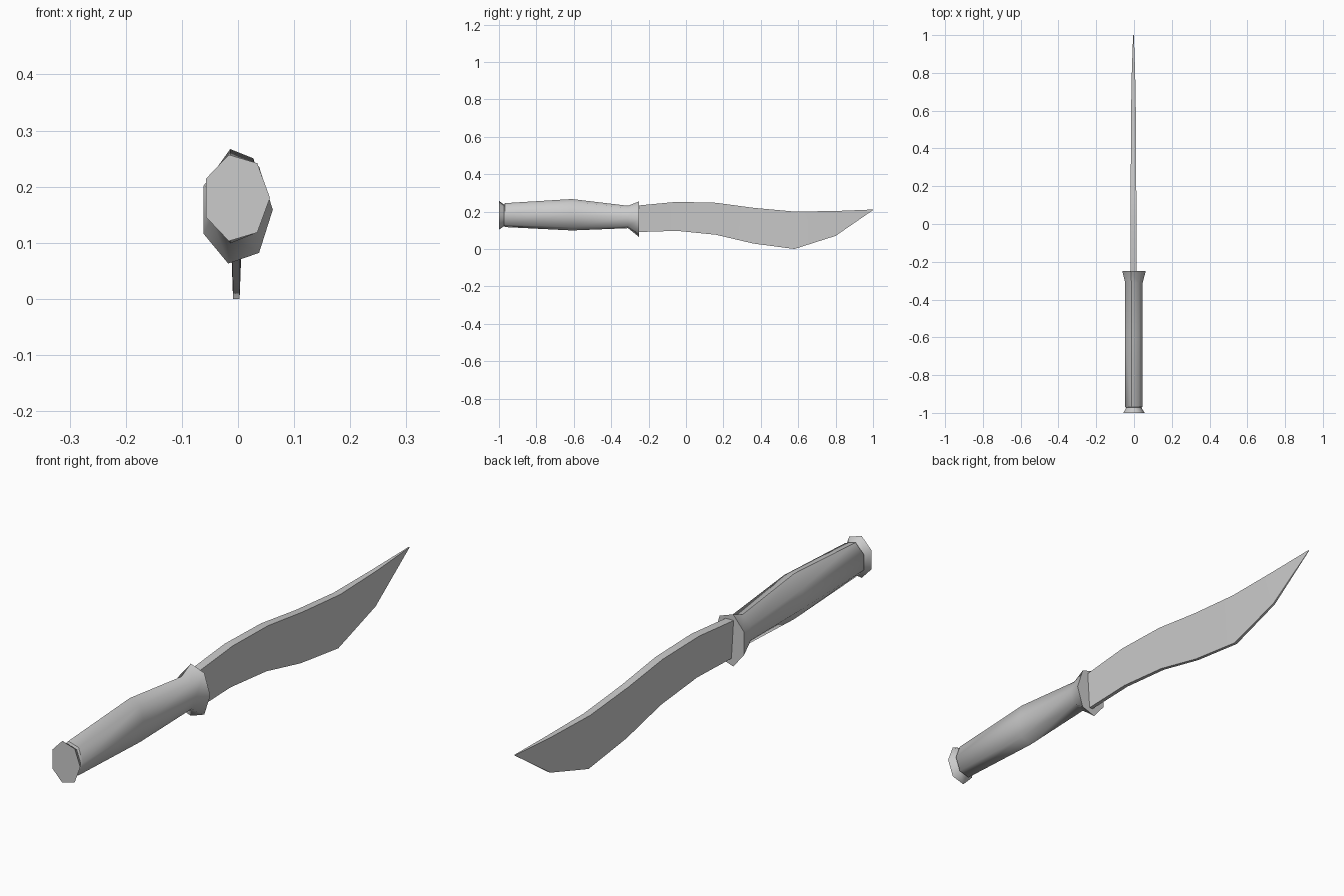
import bpy, bmesh, math

if "Cube" in bpy.data.objects:
    bpy.data.objects.remove(bpy.data.objects["Cube"])

CX = -0.003


def loft(name, rings):
    """Skin a closed solid through rings of equal point count."""
    bm = bmesh.new()
    rows = [[bm.verts.new(p) for p in ring] for ring in rings]
    n = len(rows[0])
    for a, b in zip(rows, rows[1:]):
        for i in range(n):
            j = (i + 1) % n
            bm.faces.new((a[i], a[j], b[j], b[i]))
    bm.faces.new(rows[0])
    bm.faces.new(rows[-1])
    bmesh.ops.recalc_face_normals(bm, faces=bm.faces)
    mesh = bpy.data.meshes.new(name)
    bm.to_mesh(mesh)
    bm.free()
    ob = bpy.data.objects.new(name, mesh)
    bpy.context.collection.objects.link(ob)
    bpy.ops.object.select_all(action='DESELECT')
    ob.select_set(True)
    bpy.context.view_layer.objects.active = ob
    bpy.ops.object.shade_smooth_by_angle(angle=math.radians(58))
    return ob


def oval(y, bottom, top, rx, sides=7):
    """Seven-sided oval section of the handle."""
    zc, rz = (top + bottom) / 2, (top - bottom) / 2 / 0.975
    return [(CX + rx * math.cos(math.tau * i / sides), y,
             zc + rz * math.sin(math.tau * i / sides)) for i in range(sides)]


# Handle: flared pommel, swelling grip, and guard
loft("handle", [oval(*s) for s in (
    (-1.00, 0.103, 0.257, 0.060),
    (-0.972, 0.122, 0.236, 0.042),
    (-0.968, 0.117, 0.245, 0.049),
    (-0.61, 0.099, 0.267, 0.049),
    (-0.31, 0.111, 0.231, 0.049),
    (-0.25, 0.063, 0.255, 0.065),
)])

# Blade stations: y, edge z, spine z, half spine thickness
stations = (
    (-0.27, 0.090, 0.231, 0.016),
    (-0.05, 0.097, 0.252, 0.016),
    (0.16, 0.076, 0.247, 0.015),
    (0.36, 0.029, 0.220, 0.014),
    (0.58, 0.000, 0.200, 0.013),
    (0.80, 0.070, 0.203, 0.009),
    (1.00, 0.208, 0.211, 0.002),
)
# Blade: thick spine tapering to a thinner cutting edge
loft("blade", [[(CX - t, y, top), (CX + t, y, top),
                (CX + t * 0.45, y, low), (CX - t * 0.45, y, low)]
               for y, low, top, t in stations])
